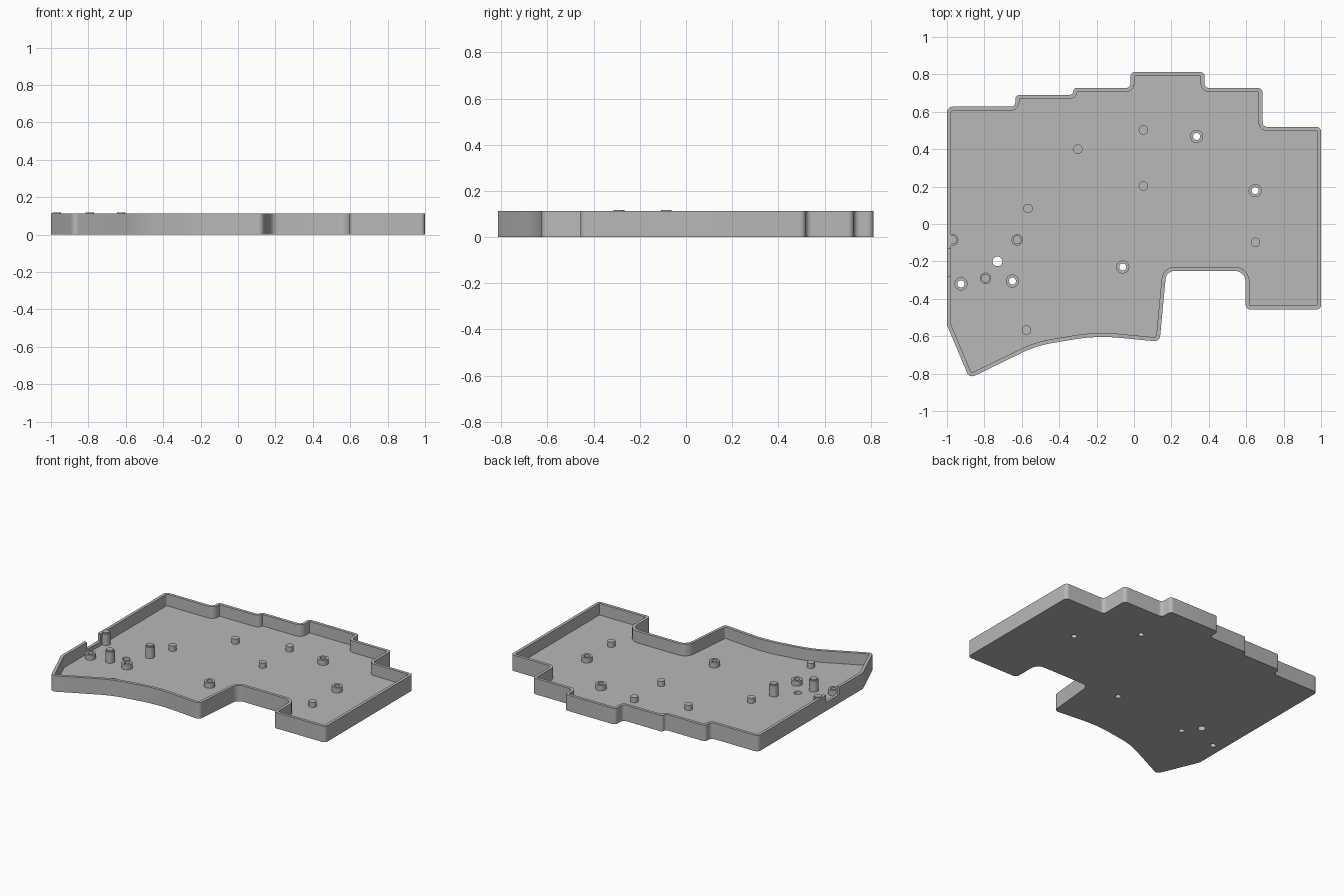
import bpy, bmesh, math
from mathutils import Vector

if "Cube" in bpy.data.objects:
    bpy.data.objects.remove(bpy.data.objects["Cube"])

HEIGHT, FLOOR, WALL = 0.112, 0.03, 0.021
HOLE_R = 0.019

grey = bpy.data.materials.new("light_grey_plastic")
grey.use_nodes = True
colour = (0.48, 0.48, 0.48, 1)
grey.diffuse_color = colour
grey.node_tree.nodes["Principled BSDF"].inputs["Base Color"].default_value = colour

# Tray outline, anticlockwise: x, y, corner radius
OUTLINE = [
    (-1, 0.627, 0.03), (-1, -0.54, 0.05), (-0.88, -0.825, 0.03),
    (-0.52, -0.65, 0.6), (-0.2, -0.597, 0.9), (0.137, -0.629, 0.03),
    (0.173, -0.25, 0.05), (0.597, -0.25, 0.06), (0.597, -0.457, 0.025),
    (1, -0.457, 0.025), (1, 0.519, 0.025), (0.687, 0.519, 0.025),
    (0.687, 0.727, 0.025), (0.377, 0.727, 0.025), (0.377, 0.813, 0.025),
    (-0.019, 0.813, 0.025), (-0.019, 0.727, 0.025), (-0.325, 0.727, 0.017),
    (-0.325, 0.691, 0.017), (-0.634, 0.691, 0.025), (-0.634, 0.627, 0.025),
]


def rounded_loop(inset, steps=8):
    """Outline moved inward by inset, with every corner filleted."""
    corners = [Vector(p[:2]) for p in OUTLINE]
    n = len(corners)
    dirs = [(corners[(i + 1) % n] - corners[i]).normalized() for i in range(n)]
    points = []
    for i, corner in enumerate(corners):
        a, b = dirs[i - 1], dirs[i]
        na, nb = Vector((-a.y, a.x)), Vector((-b.y, b.x))
        turn = math.atan2(a.cross(b), a.dot(b))
        side = 1 if turn > 0 else -1
        miter = (na + nb) / (1 + na.dot(nb))
        radius = max(OUTLINE[i][2] - side * inset, 0.003)
        centre = corner + miter * (inset + side * radius)
        start = math.atan2(-side * na.y, -side * na.x)
        for s in range(steps + 1):
            t = start + turn * s / steps
            points.append(centre + radius * Vector((math.cos(t), math.sin(t))))
    return points


def finish(bm, name):
    bmesh.ops.recalc_face_normals(bm, faces=bm.faces[:])
    mesh = bpy.data.meshes.new(name)
    bm.to_mesh(mesh)
    bm.free()
    mesh.materials.append(grey)
    obj = bpy.data.objects.new(name, mesh)
    bpy.context.collection.objects.link(obj)
    return obj


def smooth(obj):
    bpy.ops.object.select_all(action='DESELECT')
    obj.select_set(True)
    bpy.context.view_layer.objects.active = obj
    bpy.ops.object.shade_smooth_by_angle(angle=math.radians(35))


def bridge(bm, lower, upper):
    for i in range(len(lower)):
        j = (i + 1) % len(lower)
        bm.faces.new((lower[i], lower[j], upper[j], upper[i]))


def turned(name, x, y, profile, tube=False, segments=32):
    """Revolve (radius, z) pairs about a vertical axis; capped or closed tube."""
    bm = bmesh.new()
    rings = []
    for r, z in profile:
        rings.append([bm.verts.new((x + r * math.cos(k * math.tau / segments),
                                    y + r * math.sin(k * math.tau / segments), z))
                      for k in range(segments)])
    for lower, upper in zip(rings, rings[1:]):
        bridge(bm, lower, upper)
    if tube:
        bridge(bm, rings[-1], rings[0])
    else:
        bm.faces.new(rings[0])
        bm.faces.new(rings[-1])
    return finish(bm, name)


def cut(target, cutter):
    mod = target.modifiers.new("cut", 'BOOLEAN')
    mod.operation, mod.solver, mod.object = 'DIFFERENCE', 'EXACT', cutter
    bpy.context.view_layer.objects.active = target
    bpy.ops.object.modifier_apply(modifier=mod.name)
    bpy.data.objects.remove(cutter)


# Tray: floor and thin rim wall
bm = bmesh.new()
outer, inner = rounded_loop(0), rounded_loop(WALL)
loops = [[bm.verts.new((p.x, p.y, z)) for p in pts]
         for pts, z in ((outer, 0), (outer, HEIGHT), (inner, HEIGHT), (inner, FLOOR))]
for lower, upper in zip(loops, loops[1:]):
    bridge(bm, lower, upper)
bm.faces.new(loops[0])
bm.faces.new(loops[-1])
tray = finish(bm, "tray")

# Connector notch in the side wall
bm = bmesh.new()
bmesh.ops.create_cube(bm, size=1)
for v in bm.verts:
    v.co = Vector((-1 + v.co.x * 0.07, -0.205 + v.co.y * 0.15, 0.12 + v.co.z * 0.12))
cut(tray, finish(bm, "notch_cutter"))

# Screw standoffs with holes through the floor, and one plain access hole
STANDOFFS = [(-0.925, -0.32), (-0.65, -0.305), (-0.06, -0.23), (0.335, 0.468), (0.648, 0.178)]
for x, y, r in [(x, y, HOLE_R) for x, y in STANDOFFS] + [(-0.73, -0.2, 0.026)]:
    cut(tray, turned("hole_cutter", x, y, [(r, -0.02), (r, 0.05)]))
smooth(tray)
for x, y in STANDOFFS:
    smooth(turned("screw_standoff", x, y,
                  [(HOLE_R, FLOOR - 0.002), (0.035, FLOOR - 0.002),
                   (0.035, 0.066), (HOLE_R, 0.066)], tube=True))

# Short support pegs
for x, y in [(-0.3, 0.4), (0.05, 0.503), (0.05, 0.203), (-0.567, 0.083),
             (0.65, -0.098), (-0.575, -0.567)]:
    smooth(turned("support_peg", x, y, [(0.025, FLOOR - 0.002), (0.025, 0.066)]))

# Tall posts with a narrower tip
for x, y in [(-0.969, -0.085), (-0.793, -0.29), (-0.625, -0.085)]:
    smooth(turned("tall_post", x, y, [(0.03, FLOOR - 0.002), (0.03, 0.108),
                                      (0.023, 0.108), (0.023, 0.117)]))
